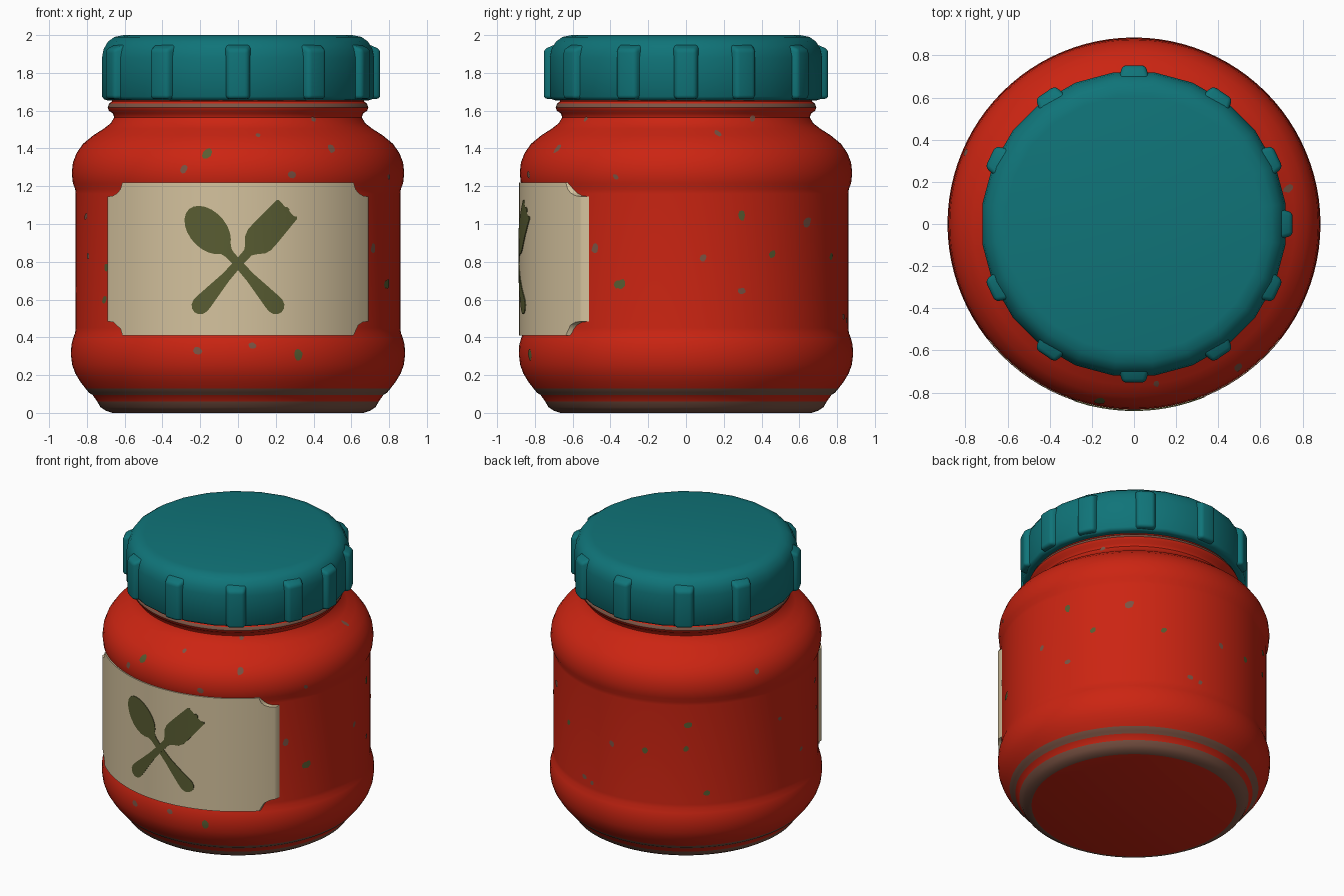
import bpy, bmesh, math, random
from math import sin, cos, pi, radians, sqrt

if "Cube" in bpy.data.objects:
    bpy.data.objects.remove(bpy.data.objects["Cube"])

random.seed(4)


def material(name, rgb):
    m = bpy.data.materials.new(name)
    m.diffuse_color = (*rgb, 1)
    m.use_nodes = True
    m.node_tree.nodes["Principled BSDF"].inputs["Base Color"].default_value = m.diffuse_color
    return m


RED = material("sauce_red", (0.60, 0.018, 0.006))
BROWN = material("dull_brown", (0.20, 0.088, 0.058))
TEAL = material("lid_teal", (0.005, 0.175, 0.19))
CREAM = material("label_cream", (0.66, 0.54, 0.34))
OLIVE = material("olive_green", (0.098, 0.107, 0.032))


def finish(bm, name, mats, angle=40):
    bmesh.ops.recalc_face_normals(bm, faces=bm.faces)
    me = bpy.data.meshes.new(name)
    bm.to_mesh(me)
    bm.free()
    ob = bpy.data.objects.new(name, me)
    bpy.context.collection.objects.link(ob)
    for m in mats:
        me.materials.append(m)
    bpy.ops.object.select_all(action='DESELECT')
    ob.select_set(True)
    bpy.context.view_layer.objects.active = ob
    bpy.ops.object.shade_smooth_by_angle(angle=radians(angle))
    return ob


def lathe(profile, segs, phase=0.0):
    """Closed solid of revolution from (radius, z) points."""
    bm = bmesh.new()
    rings = [[bm.verts.new((r * cos(phase + 2 * pi * i / segs),
                            r * sin(phase + 2 * pi * i / segs), z))
              for i in range(segs)] for r, z in profile]
    for a, b in zip(rings, rings[1:]):
        for i in range(segs):
            j = (i + 1) % segs
            bm.faces.new((a[i], a[j], b[j], b[i]))
    bm.faces.new(rings[0][::-1])
    bm.faces.new(rings[-1])
    return bm


# Jar body, with dull brown bands at the foot and the neck
body = [(0.665, 0.0), (0.70, 0.012), (0.728, 0.03), (0.745, 0.06), (0.77, 0.095),
        (0.79, 0.108), (0.808, 0.13), (0.835, 0.165), (0.862, 0.21), (0.878, 0.255),
        (0.885, 0.31), (0.882, 0.36), (0.873, 0.395), (0.862, 0.425), (0.86, 0.45),
        (0.86, 1.16), (0.862, 1.185), (0.874, 1.215), (0.88, 1.27), (0.874, 1.325),
        (0.855, 1.375), (0.82, 1.425), (0.765, 1.47), (0.71, 1.505), (0.672, 1.535),
        (0.656, 1.565), (0.662, 1.585), (0.684, 1.60), (0.69, 1.618), (0.682, 1.638),
        (0.668, 1.648), (0.668, 1.70)]
bm = lathe(body, 96)
for f in bm.faces:
    z = f.calc_center_median().z
    if 0.004 < z < 0.06 or 0.1 < z < 0.135 or 1.615 < z < 1.64:
        f.material_index = 1
finish(bm, "jar_body", [RED, BROWN])


def body_radius(z):
    for (r0, z0), (r1, z1) in zip(body, body[1:]):
        if z0 <= z <= z1:
            return r0 + (r1 - r0) * (z - z0) / (z1 - z0)
    return body[-1][0]


# Screw lid
lid = [(0.70, 1.655), (0.715, 1.66), (0.726, 1.675), (0.726, 1.88), (0.718, 1.925),
       (0.695, 1.965), (0.66, 1.99), (0.61, 2.0)]
finish(lathe(lid, 24, radians(7.5)), "lid", [TEAL])

# Grip ribs around the lid (none on the far left)
bm = bmesh.new()
for deg in (0, 25, -25, 56, -56, 90, -90, 124, -124, 155, -155):
    part = bmesh.new()
    vs = bmesh.ops.create_cube(part, size=1)["verts"]
    for v in vs:
        out, top = v.co.x > 0, v.co.z > 0
        v.co = (0.753 if out else 0.67, (0.055 if out else 0.078) * (1 if v.co.y > 0 else -1),
                (1.925 if out else 1.96) if top else 1.662)
    bmesh.ops.bevel(part, geom=part.edges[:], offset=0.02, segments=3,
                    profile=0.5, affect='EDGES')
    c, s = cos(radians(deg)), sin(radians(deg))
    new = {v: bm.verts.new((v.co.x * c - v.co.y * s, v.co.x * s + v.co.y * c, v.co.z))
           for v in part.verts}
    for f in part.faces:
        bm.faces.new([new[v] for v in f.verts])
    part.free()
finish(bm, "lid_ribs", [TEAL])


def curved_plate(name, outline, r_in, r_out, mat):
    """Flat (x, z) outline wrapped on the front of a cylinder."""
    bm = bmesh.new()
    bm.faces.new([bm.verts.new((x, 0, z)) for x, z in outline])
    bmesh.ops.triangulate(bm, faces=bm.faces[:])
    for i in range(-17, 18):
        bmesh.ops.bisect_plane(bm, geom=bm.verts[:] + bm.edges[:] + bm.faces[:],
                               plane_co=(i * 0.04 + 0.001, 0, 0), plane_no=(1, 0, 0))
    for v in bm.verts:
        v.co.y = -sqrt(r_in ** 2 - v.co.x ** 2)
    ext = bmesh.ops.extrude_face_region(bm, geom=bm.faces[:], use_keep_orig=True)
    for v in ext["geom"]:
        if isinstance(v, bmesh.types.BMVert):
            v.co.y = -sqrt(r_out ** 2 - v.co.x ** 2)
    return finish(bm, name, [mat])


# Label with notched corners
MID = 0.815
corner = [(0.69, 0.33), (0.66, 0.335), (0.637, 0.35), (0.622, 0.37), (0.612, 0.405)]
outline = ([(x, MID + z) for x, z in corner] + [(-x, MID + z) for x, z in corner[::-1]]
           + [(-x, MID - z) for x, z in corner] + [(x, MID - z) for x, z in corner[::-1]])
curved_plate("label", outline, 0.85, 0.883, CREAM)


# Crossed spoon and fork, drawn as half outlines (along, across) about the crossing
def utensil(name, half, lean, r_out):
    pts = half + [(u, -v) for u, v in half[::-1] if v > 0]
    dx, dz = lean * sin(radians(42)), cos(radians(42))
    curved_plate(name, [(u * dx + v * dz, 0.79 + u * dz - v * dx) for u, v in pts],
                 0.880, r_out, OLIVE)


handle = [(-0.345, 0.0), (-0.34, 0.02), (-0.325, 0.038), (-0.30, 0.047), (-0.27, 0.046),
          (-0.1, 0.026), (0.0, 0.022)]
bowl = [(0.24 - 0.148 * cos(a), 0.098 * sin(a))
        for a in (radians(d) for d in range(20, 181, 16))]
utensil("spoon_emblem", handle + [(0.07, 0.024)] + bowl + [(0.389, 0.0)], -1, 0.887)
fork = [(0.08, 0.024), (0.11, 0.045), (0.135, 0.07), (0.17, 0.082), (0.22, 0.082),
        (0.385, 0.074), (0.395, 0.066), (0.385, 0.052), (0.26, 0.048), (0.252, 0.036),
        (0.26, 0.024), (0.385, 0.018), (0.397, 0.008)]
utensil("fork_emblem", handle + fork, 1, 0.8872)

# Herb flecks on the glass: (angle in degrees, height, size)
green = [(-101, 1.375, .032), (-69, 0.31, .032), (-25, 0.68, .023), (-144, 0.77, .022),
         (20, 1.045, .028), (32, 0.84, .024), (-23.5, 0.68, .03), (63, 0.83, .022),
         (126, 1.02, .028), (107, 0.82, .026), (125, 0.85, .024), (134, 0.53, .024),
         (215, 0.6, .024)]
brown = [(-54, 1.4, .026), (-71, 1.26, .024), (-109, 1.29, .024), (-53, 1.555, .016),
         (-82, 1.47, .014), (-104, 0.33, .026), (-85, 0.355, .022), (201, 1.04, .022),
         (203, 0.83, .02), (-34, 0.87, .027), (48, 1.01, .034), (6, 0.82, .022),
         (20, 0.645, .022), (-25, 1.25, .018), (13, 1.48, .02), (32, 1.56, .02),
         (75, 0.51, .022), (91, 0.82, .022), (80, 0.49, .018), (157, 1.35, .022),
         (185, 0.65, .02), (170, 0.95, .018)]
for name, spots, mat in (("green_flecks", green, OLIVE), ("brown_flecks", brown, BROWN)):
    bm = bmesh.new()
    for deg, z, size in spots:
        tilt = random.uniform(0, pi)

        def place(a, k):
            u, v = k * size * cos(a), k * size * 0.75 * sin(a)
            h = z + u * sin(tilt) + v * cos(tilt)
            r = body_radius(h) + 0.003
            t = radians(deg) + (u * cos(tilt) - v * sin(tilt)) / r
            return bm.verts.new((r * cos(t), r * sin(t), h))

        mid = place(0, 0)
        rim = [place(2 * pi * i / 9, random.uniform(0.85, 1.12)) for i in range(9)]
        for i in range(9):
            f = bm.faces.new((mid, rim[i], rim[(i + 1) % 9]))
            f.normal_update()
    ob = finish(bm, name, [mat])
    # turn every fleck to face outwards
    bm = bmesh.new()
    bm.from_mesh(ob.data)
    for f in bm.faces:
        c = f.calc_center_median()
        if f.normal.x * c.x + f.normal.y * c.y < 0:
            f.normal_flip()
    bm.to_mesh(ob.data)
    bm.free()
